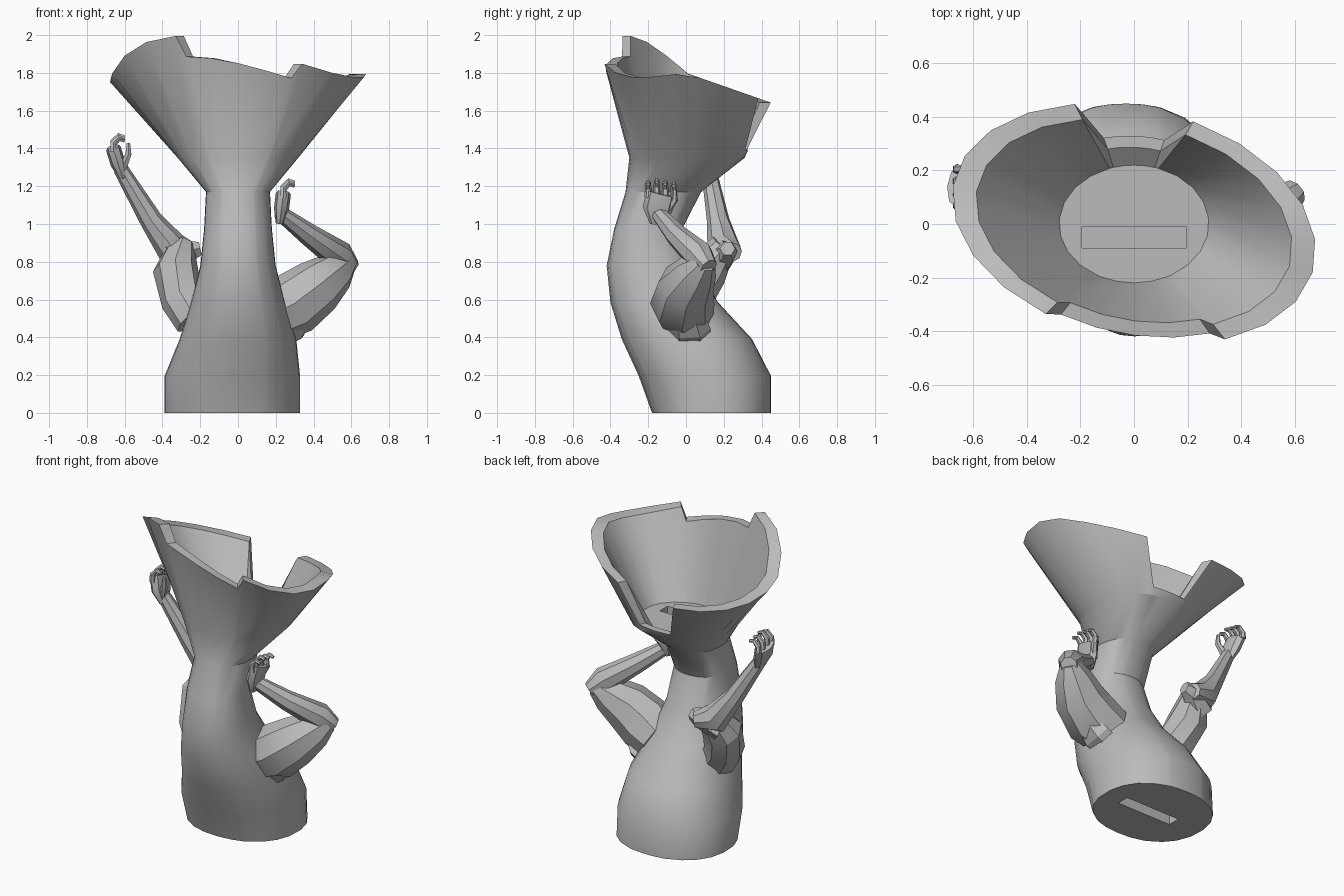
import bpy, bmesh
from math import sin, cos, tau, radians, copysign
from mathutils import Vector

default_cube = bpy.data.objects.get("Cube")
if default_cube:
    bpy.data.objects.remove(default_cube, do_unlink=True)

# One stone colour for everything
stone = bpy.data.materials.new("stone_grey")
stone.use_nodes = True
stone.diffuse_color = (.5, .5, .5, 1)
shader = stone.node_tree.nodes["Principled BSDF"]
shader.inputs["Base Color"].default_value = stone.diffuse_color


def loft(name, rings):
    """Skin a list of equal-length rings and cap both ends."""
    bm = bmesh.new()
    loops = [[bm.verts.new(point) for point in ring] for ring in rings]
    for low, high in zip(loops, loops[1:]):
        for i in range(len(low)):
            bm.faces.new((low[i - 1], low[i], high[i], high[i - 1]))
    bm.faces.new(loops[0])
    bm.faces.new(loops[-1])
    bmesh.ops.recalc_face_normals(bm, faces=bm.faces[:])
    mesh = bpy.data.meshes.new(name)
    bm.to_mesh(mesh)
    bm.free()
    mesh.materials.append(stone)
    obj = bpy.data.objects.new(name, mesh)
    bpy.context.collection.objects.link(obj)
    return obj


def smooth(obj):
    bpy.ops.object.select_all(action='DESELECT')
    obj.select_set(True)
    bpy.context.view_layer.objects.active = obj
    bpy.ops.object.shade_smooth_by_angle(angle=radians(30))


def limb(name, stations, flat=1, sides=8):
    """Tapered tube through (centre, radius) stations; flat thins it across its width."""
    points = [Vector(centre) for centre, radius in stations]
    last = len(points) - 1
    rings = []
    for k, (centre, radius) in enumerate(stations):
        along = (points[min(k + 1, last)] - points[max(k - 1, 0)]).normalized()
        wide = Vector((0, 1, 0))
        wide = (wide - along * wide.dot(along)).normalized()
        thin = along.cross(wide) * flat
        turns = [tau * i / sides for i in range(sides)]
        rings.append([points[k] + radius * (wide * cos(a) + thin * sin(a)) for a in turns])
    smooth(loft(name, rings))


def arc(start, stop, count, drop):
    """Evenly spaced (angle, drop) pairs along one stretch of the broken rim."""
    step = (stop - start) / (count - 1)
    return [(radians(start + step * i), drop) for i in range(count)]


# Rim stretches: right edge, back notch, left edge, shallow front chip
stretches = arc(-60, 71, 9, 0) + arc(74, 106, 5, .85) + arc(109, 241, 9, 0) + arc(244, 297, 5, .17)


def section(z, half_width, front, back, power=.9):
    """Slightly squared oval at height z, running from front to back in y."""
    def soft(value):
        return copysign(abs(value) ** power, value)
    middle, depth = (front + back) / 2, (back - front) / 2
    return [Vector((half_width * soft(cos(a)), middle + depth * soft(sin(a)), z))
            for a, drop in stretches]


def cup_edge(angle):
    """Slanted, skewed oval at the top of the cup."""
    x = .68 * cos(angle)
    y = .44 * sin(angle) - .1 * cos(angle)
    return Vector((x, y, 1.8 - .35 * y + .7 * x * min(y, 0)))


# Bent body rising to the neck, cup wall, then back inside to the cup floor
profile = [(.36, -.18, .45), (.36, -.25, .45), (.31, -.34, .35), (.25, -.4, .17),
           (.2, -.42, .05), (.18, -.38, -.02), (.17, -.32, .08)]
rings = [section(.195 * i, *row) for i, row in enumerate(profile)]
for point in rings[0] + rings[1]:
    point.x -= .03
throat = section(1.35, .32, -.3, .31)
rim = [cup_edge(a).lerp(low, drop) for (a, drop), low in zip(stretches, throat)]
inner_rim = [Vector((p.x * .87, p.y * .87, p.z)) for p in rim]
floor = section(1.34, .28, -.22, .22, 1)
body = loft("body_and_cup", rings + [throat, rim, inner_rim, floor])

# Slots in the cup floor and in the base
for y, z, height in ((-.05, 1.34, .14), (.13, 0, .5)):
    bpy.ops.mesh.primitive_cube_add(size=1, location=(0, y, z), scale=(.39, .08, height))
    cutter = bpy.context.object
    cutter.name = "slot_cutter"
    cutter.hide_render = True
    cutter.data.materials.append(stone)
    slot = body.modifiers.new("slot", 'BOOLEAN')
    slot.operation = 'DIFFERENCE'
    slot.solver = 'EXACT'
    slot.object = cutter
    bpy.context.view_layer.objects.active = body
    bpy.ops.object.modifier_apply(modifier=slot.name)
    bpy.data.objects.remove(cutter, do_unlink=True)
smooth(body)


def hand(side, wrist, lean, thumb_side):
    """Upright open hand, spread along y, with the fingertips curling towards +x."""
    wrist = Vector(wrist)

    def at(x, y, z):
        return wrist + Vector((x, y, z))
    limb(f"{side}_palm", [(at(0, 0, -.02), .04), (at(lean / 2, 0, .06), .08),
                          (at(lean, .02, .14), .08)], flat=.5)
    for i in range(4):
        y = .045 * i - .05
        top = .21 - .01 * abs(i - 1)
        limb(f"{side}_finger_{i + 1}",
             [(at(lean, y, .12), .02), (at(lean, y, top - .03), .017),
              (at(lean + .03, y, top), .014), (at(lean + .06, y, top - .01), .01)], sides=6)
    limb(f"{side}_thumb", [(at(0, thumb_side * .04, .04), .025),
                           (at(.03, thumb_side * .09, .11), .018),
                           (at(.03, thumb_side * .09, .17), .01)], sides=6)


# Left arm: thick upper arm, sharp elbow, forearm folded back to the neck
limb("left_upper_arm", [((.18, 0, .52), .15), ((.3, -.02, .58), .17), ((.42, 0, .67), .15),
                        ((.52, .06, .75), .11), ((.58, .1, .8), .06)])
limb("left_sleeve_fold", [((.22, .02, .4), .11), ((.3, .02, .44), .11),
                          ((.36, 0, .52), .09)], flat=.6, sides=6)
limb("left_forearm", [((.6, .12, .77), .05), ((.54, .07, .83), .08),
                      ((.38, -.05, .94), .06), ((.22, -.15, 1.06), .04)])
hand("left", (.22, -.15, 1.02), lean=.02, thumb_side=1)

# Right arm: elbow pointing back, forearm raised outward
limb("right_upper_arm", [((-.22, -.02, .5), .12), ((-.29, .02, .6), .12),
                         ((-.33, .1, .75), .12), ((-.3, .2, .89), .07)])
limb("right_elbow_fold", [((-.2, .22, .87), .04), ((-.25, .22, .86), .06),
                          ((-.36, .16, .8), .09)], sides=6)
limb("right_forearm", [((-.24, .25, .85), .05), ((-.35, .2, .87), .09),
                       ((-.46, .17, 1.02), .06), ((-.62, .12, 1.29), .04)])
hand("right", (-.61, .12, 1.26), lean=-.05, thumb_side=-.5)
